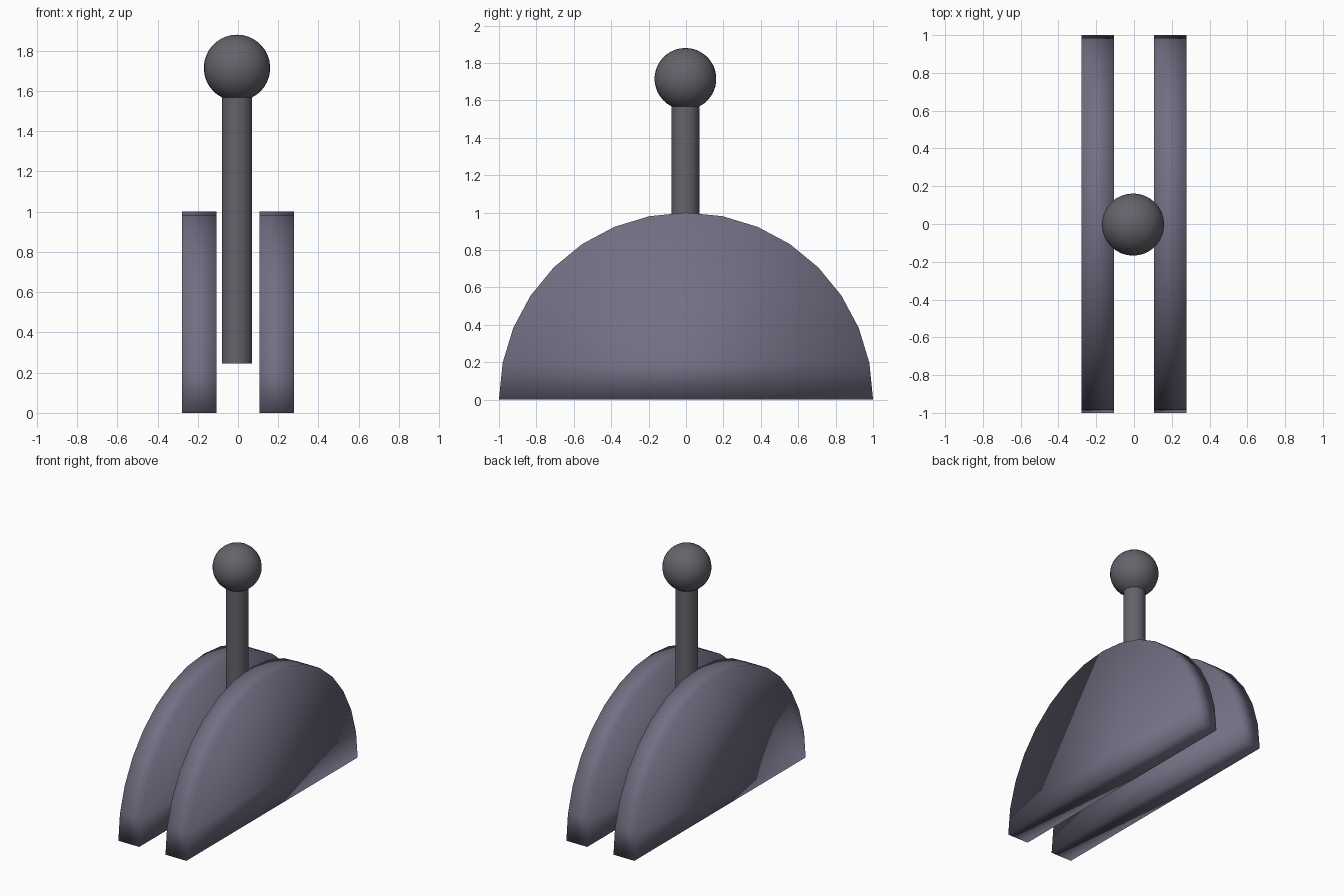
import bpy, bmesh
from math import pi, sin, cos, asin, radians
from mathutils import Vector

if "Cube" in bpy.data.objects:
    bpy.data.objects.remove(bpy.data.objects["Cube"])


def material(name, color):
    mat = bpy.data.materials.new(name)
    mat.diffuse_color = color
    mat.use_nodes = True
    mat.node_tree.nodes["Principled BSDF"].inputs["Base Color"].default_value = mat.diffuse_color
    return mat


def finish(bm, name, mat):
    bmesh.ops.recalc_face_normals(bm, faces=bm.faces)
    mesh = bpy.data.meshes.new(name)
    bm.to_mesh(mesh)
    bm.free()
    mesh.materials.append(mat)
    obj = bpy.data.objects.new(name, mesh)
    bpy.context.collection.objects.link(obj)
    for p in mesh.polygons:
        p.use_smooth = True
    return obj


purple = material("muted_purple", (0.17, 0.16, 0.23, 1))
dark = material("dark_grey", (0.13, 0.125, 0.145, 1))


# Half-disc side plates: 16-step arc, extruded across x
def half_disc(name, x0, x1):
    bm = bmesh.new()
    arc = [bm.verts.new((x0, cos(pi * i / 16), sin(pi * i / 16))) for i in range(17)]
    face = bm.faces.new(arc)
    ext = bmesh.ops.extrude_face_region(bm, geom=[face], use_keep_orig=True)
    moved = [v for v in ext["geom"] if isinstance(v, bmesh.types.BMVert)]
    bmesh.ops.translate(bm, verts=moved, vec=(x1 - x0, 0, 0))
    return finish(bm, name, purple)


half_disc("right_half_disc", 0.107, 0.278)
half_disc("left_half_disc", -0.278, -0.107)

# Lever with ball knob: one profile spun around z
R, r, zc, z0 = 0.165, 0.075, 1.715, 0.245
start = asin(r / R)
profile = [(0, z0), (r, z0)]
for i in range(17):
    a = start + (pi - start) * i / 16
    profile.append((R * sin(a) if i < 16 else 0, zc - R * cos(a)))

bm = bmesh.new()
verts = [bm.verts.new((x, 0, z)) for x, z in profile]
edges = [bm.edges.new(pair) for pair in zip(verts, verts[1:])]
bmesh.ops.spin(bm, geom=verts + edges, cent=(0, 0, 0), axis=(0, 0, 1),
               angle=2 * pi, steps=32, use_duplicate=False)
bmesh.ops.remove_doubles(bm, verts=bm.verts, dist=1e-5)
lever = finish(bm, "lever_with_knob", dark)
lever.location = Vector((-0.005, -0.003, 0))

# Keep the rod end and the rod-knob joint crisp
bpy.ops.object.select_all(action="DESELECT")
lever.select_set(True)
bpy.context.view_layer.objects.active = lever
bpy.ops.object.shade_smooth_by_angle(angle=radians(35))
